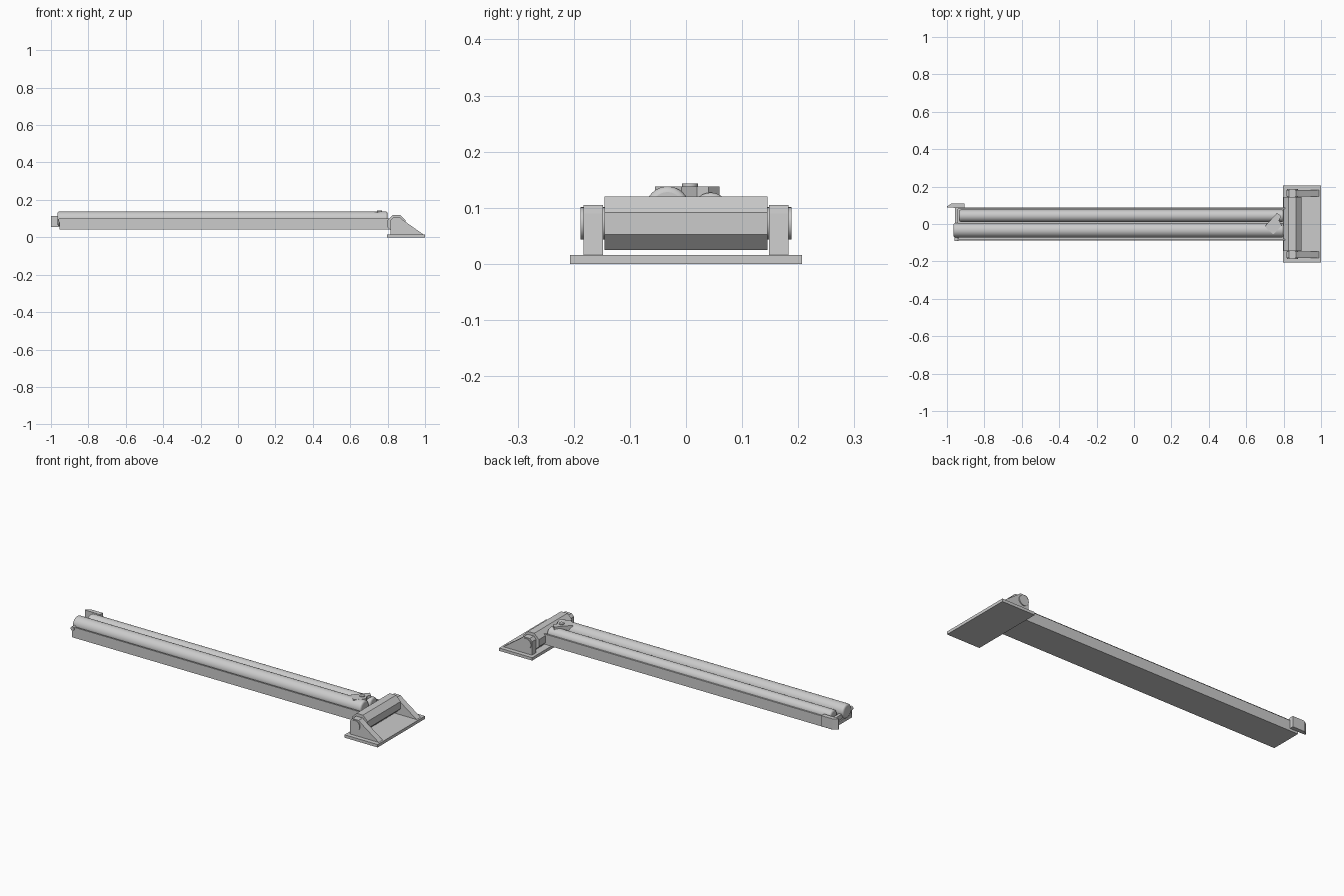
import bpy, bmesh, math
from mathutils import Vector

if "Cube" in bpy.data.objects:
    bpy.data.objects.remove(bpy.data.objects["Cube"])

def make(name, verts, faces):
    me = bpy.data.meshes.new(name)
    me.from_pydata(verts, [], faces)
    bm = bmesh.new(); bm.from_mesh(me)
    bmesh.ops.recalc_face_normals(bm, faces=bm.faces)
    bm.to_mesh(me); bm.free()
    ob = bpy.data.objects.new(name, me)
    bpy.context.collection.objects.link(ob)
    return ob

def prism(name, pts, a, b, axis):
    """Extrude a 2D profile between a and b along axis."""
    def place(p, t):
        return {'x': (t, *p), 'y': (p[0], t, p[1]), 'z': (*p, t)}[axis]
    n = len(pts)
    verts = [place(p, t) for t in (a, b) for p in pts]
    faces = [tuple(range(n)), tuple(range(n, 2*n))]
    faces += [(i, (i+1) % n, n+(i+1) % n, n+i) for i in range(n)]
    return make(name, verts, faces)

def box(name, x0, x1, y0, y1, z0, z1):
    return prism(name, [(x0, y0), (x1, y0), (x1, y1), (x0, y1)], z0, z1, 'z')

def circle(u, v, r, n=32, phase=0):
    return [(u + r*math.cos(phase + 2*math.pi*i/n), v + r*math.sin(phase + 2*math.pi*i/n)) for i in range(n)]

def smooth(ob):
    bpy.ops.object.select_all(action='DESELECT')
    ob.select_set(True)
    bpy.context.view_layer.objects.active = ob
    bpy.ops.object.shade_smooth_by_angle(angle=math.radians(35))

# hinge base
box("base_plate", 0.797, 1.0, -0.207, 0.207, 0, 0.016)
for s, side in ((-1, "front"), (1, "back")):
    prism(side + "_bracket", [(0.815, 0.016), (0.99, 0.016), (0.885, 0.09), (0.867, 0.105), (0.828, 0.105), (0.815, 0.09)],
          s*0.148, s*0.183, 'y')
    smooth(prism(side + "_hinge_pin", circle(0.847, 0.072, 0.029), s*0.14, s*0.188, 'y'))
prism("hinge_barrel", circle(0.847, 0.072, 0.0515, 8, math.pi/8), -0.145, 0.145, 'y')

# channel beam
prism("beam", [(-0.088, 0.042), (0.088, 0.042), (0.088, 0.1), (0.08, 0.1), (0.08, 0.062),
               (-0.08, 0.062), (-0.08, 0.1), (-0.088, 0.1)], -0.955, 0.82, 'x')

# cylinders with rounded rims
def tube(name, y, z, r, x0, x1):
    ob = prism(name, circle(y, z, r), x0, x1, 'x')
    m = ob.modifiers.new("rim", 'BEVEL')
    m.width, m.segments, m.limit_method, m.angle_limit = 0.01, 3, 'ANGLE', math.radians(40)
    smooth(ob)
tube("large_cylinder", -0.033, 0.099, 0.039, -0.965, 0.80)
tube("small_cylinder", 0.044, 0.094, 0.033, -0.935, 0.80)

# end catch and side fitting
prism("end_catch", [(-1.0, 0.088), (-0.905, 0.085), (-0.905, 0.11), (-0.975, 0.11), (-1.0, 0.094)], 0.055, 0.114, 'z')
box("end_link", -0.957, -0.94, -0.06, 0.09, 0.07, 0.095)
smooth(prism("side_fitting", circle(-0.95, 0.092, 0.011, 16), -0.092, -0.07, 'y'))

# valve on top
prism("valve_body", [(0.70, -0.012), (0.765, 0.06), (0.787, 0.04), (0.775, 0.02), (0.79, -0.008), (0.745, -0.055), (0.715, -0.03)],
      0.11, 0.138, 'z')
smooth(prism("valve_cap", circle(0.757, 0.007, 0.014, 16), 0.13, 0.143, 'z'))
